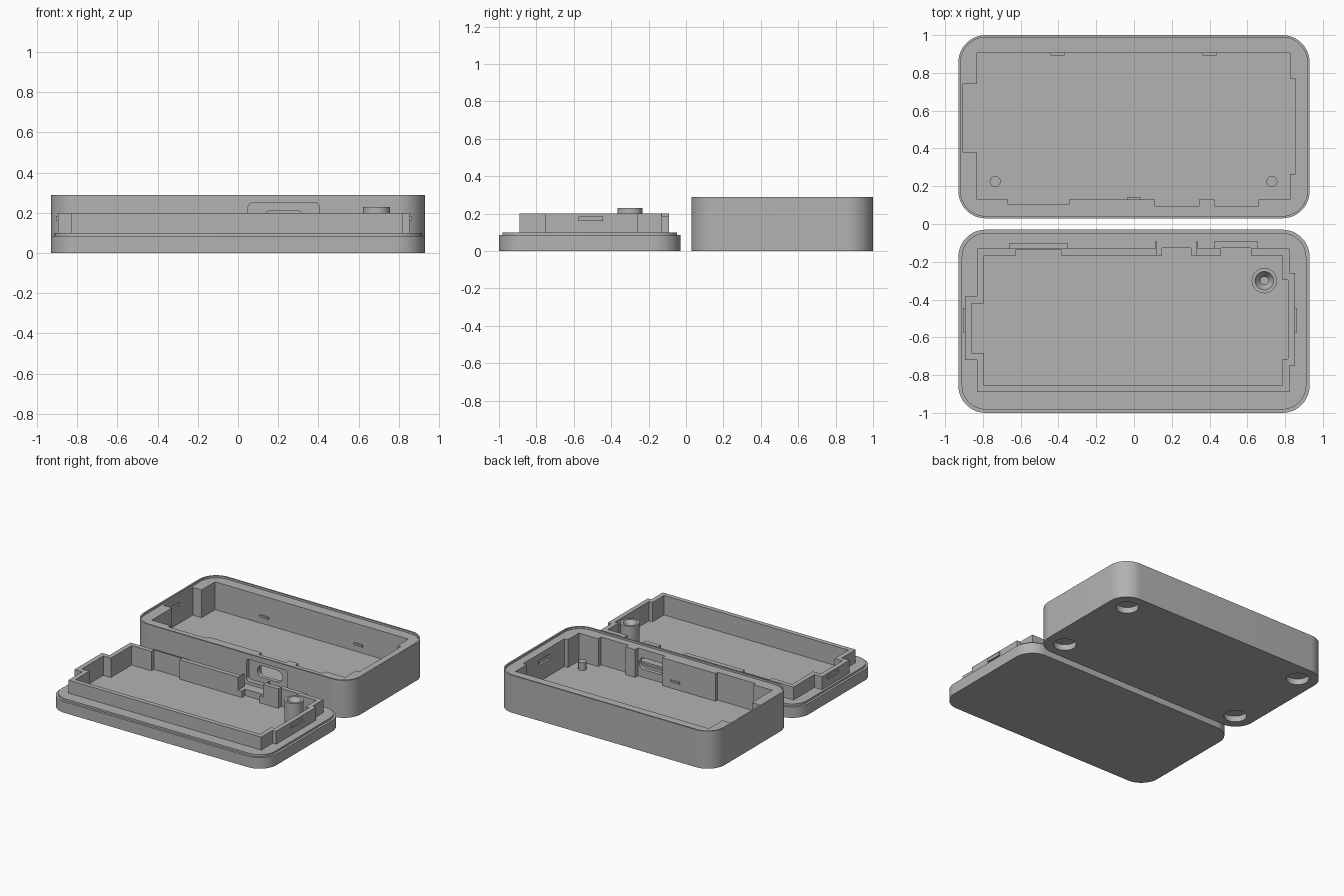
import bpy, bmesh, math

if "Cube" in bpy.data.objects:
    bpy.data.objects.remove(bpy.data.objects["Cube"])

grey = bpy.data.materials.new("grey plastic")
grey.diffuse_color = (0.45, 0.45, 0.45, 1)
grey.use_nodes = True
grey.node_tree.nodes["Principled BSDF"].inputs["Base Color"].default_value = grey.diffuse_color


def prism(name, pts, lo, hi, axis="z"):
    """Extrude a 2D outline from lo to hi along z, or along y (outline in x, z)."""
    bm = bmesh.new()
    put = (lambda p, h: (p[0], p[1], h)) if axis == "z" else (lambda p, h: (p[0], h, p[1]))
    a = [bm.verts.new(put(p, lo)) for p in pts]
    b = [bm.verts.new(put(p, hi)) for p in pts]
    bm.faces.new(a)
    bm.faces.new(b)
    for i in range(len(pts)):
        j = (i + 1) % len(pts)
        bm.faces.new((a[i], a[j], b[j], b[i]))
    bmesh.ops.recalc_face_normals(bm, faces=bm.faces)
    me = bpy.data.meshes.new(name)
    bm.to_mesh(me)
    bm.free()
    me.materials.append(grey)
    ob = bpy.data.objects.new(name, me)
    bpy.context.collection.objects.link(ob)
    return ob


def rect(x0, x1, y0, y1, r=0.0, n=12):
    if r == 0:
        return [(x0, y0), (x1, y0), (x1, y1), (x0, y1)]
    pts = []
    for k, (cx, cy) in enumerate([(x1 - r, y1 - r), (x0 + r, y1 - r), (x0 + r, y0 + r), (x1 - r, y0 + r)]):
        for i in range(n + 1):
            t = math.pi / 2 * (k + i / n)
            pts.append((cx + r * math.cos(t), cy + r * math.sin(t)))
    return pts


def circle(cx, cy, r, n=40):
    return [(cx + r * math.cos(2 * math.pi * i / n), cy + r * math.sin(2 * math.pi * i / n)) for i in range(n)]


def block(x0, x1, y0, y1, z0, z1):
    return prism("block", rect(x0, x1, y0, y1), z0, z1)


def combine(ob, other, op="DIFFERENCE"):
    """Apply a boolean and remove the helper."""
    m = ob.modifiers.new("bool", "BOOLEAN")
    m.operation, m.solver, m.object = op, "EXACT", other
    dg = bpy.context.evaluated_depsgraph_get()
    dg.update()
    me = bpy.data.meshes.new_from_object(ob.evaluated_get(dg))
    ob.modifiers.clear()
    ob.data = me
    bpy.data.objects.remove(other)


def finish(ob):
    bpy.ops.object.select_all(action="DESELECT")
    ob.select_set(True)
    bpy.context.view_layer.objects.active = ob
    bpy.ops.object.shade_smooth_by_angle(angle=math.radians(30))


# ---- case body: rounded tray with a lip recess around the rim
body = prism("case_body", rect(-0.93, 0.93, 0.03, 1.0, 0.145), 0, 0.29)
combine(body, prism("lip_cut", rect(-0.918, 0.918, 0.042, 0.988, 0.133), 0.275, 0.35))

# cavity with side pockets
cavity = [(-0.83, 0.13), (-0.67, 0.13), (-0.67, 0.105), (-0.345, 0.105), (-0.345, 0.13),
          (0.11, 0.13), (0.11, 0.095), (0.345, 0.095), (0.345, 0.13), (0.425, 0.13),
          (0.425, 0.095), (0.66, 0.095), (0.66, 0.13), (0.825, 0.13), (0.825, 0.265),
          (0.855, 0.265), (0.855, 0.77), (0.825, 0.77), (0.825, 0.905), (-0.83, 0.905),
          (-0.83, 0.74), (-0.905, 0.74), (-0.905, 0.38), (-0.83, 0.38)]
combine(body, prism("cavity_cut", cavity, 0.06, 0.4))

# port: shallow outer recess and a pill-shaped opening
combine(body, prism("port_recess", rect(0.05, 0.405, 0.08, 0.25, 0.025), -0.02, 0.065, "y"))
combine(body, prism("port_hole", rect(0.12, 0.335, 0.12, 0.21, 0.044), 0.0, 0.115, "y"))

# latch slots in both end walls
for x0, x1 in [(-0.918, -0.89), (0.84, 0.872)]:
    combine(body, block(x0, x1, 0.44, 0.58, 0.185, 0.225))

# round foot recesses under the corners
for x in (-0.78, 0.78):
    for y in (0.175, 0.855):
        combine(body, prism("foot_cut", circle(x, y, 0.08), -0.05, 0.045))
finish(body)

# locating pegs and board clips
for x in (-0.735, 0.73):
    finish(prism("locating_peg", circle(x, 0.225, 0.029, 24), 0.055, 0.12))
for x, y0, y1 in [(-0.405, 0.893, 0.91), (0.4, 0.893, 0.91), (0.0, 0.125, 0.14)]:
    block(x - 0.038, x + 0.038, y0, y1, 0.11, 0.125).name = "board_clip"

# ---- lid: rounded plate, raised lip and an upright inner wall
lid = prism("lid", rect(-0.93, 0.93, -1.0, -0.03, 0.145), 0, 0.085)
combine(lid, prism("lip", rect(-0.912, 0.912, -0.982, -0.048, 0.127), 0.05, 0.1), "UNION")


def wall_outline(d):
    """Outline of the inner wall, moved inward by d."""
    top, pts = -0.13 - d, [(-0.83 + d, -0.89 + d), (0.822 - d, -0.89 + d)]
    pts += [(0.822 - d, -0.75 + d), (0.852 - d, -0.75 + d), (0.852 - d, -0.26 - d), (0.822 - d, -0.26 - d)]
    pts.append((0.822 - d, top))
    for x1, x0, y in [(0.655, 0.425, -0.09), (0.337, 0.113, -0.09), (-0.35, -0.66, -0.1)]:
        pts += [(x1 - d, top), (x1 - d, y - d), (x0 + d, y - d), (x0 + d, top)]
    pts += [(-0.83 + d, top), (-0.83 + d, -0.385 - d), (-0.895 + d, -0.385 - d),
            (-0.895 + d, -0.72 + d), (-0.83 + d, -0.72 + d)]
    return pts


combine(lid, prism("wall", wall_outline(0), 0.06, 0.2), "UNION")
combine(lid, prism("hollow", wall_outline(0.036), 0.05, 0.3))

# gap in the wall behind the port, lowered tops on the other tabs
combine(lid, block(0.118, 0.332, -0.2, -0.05, 0.1, 0.3))
for x0, x1 in [(-0.7, -0.3), (0.4, 0.7)]:
    combine(lid, block(x0, x1, -0.129, -0.05, 0.188, 0.3))
finish(lid)

# latch bumps on the wall ends
for x0, x1 in [(-0.905, -0.89), (0.847, 0.863)]:
    block(x0, x1, -0.575, -0.445, 0.16, 0.185).name = "latch_bump"

# screw boss with a countersunk hole
boss = prism("screw_boss", circle(0.69, -0.3, 0.067), 0.045, 0.23)
combine(boss, prism("pilot", circle(0.69, -0.3, 0.021, 24), 0.07, 0.3))
bpy.ops.mesh.primitive_cone_add(vertices=40, radius1=0.02, radius2=0.052, depth=0.05, location=(0.69, -0.3, 0.21))
cone = bpy.context.object
cone.data.materials.append(grey)
combine(boss, cone)
finish(boss)
